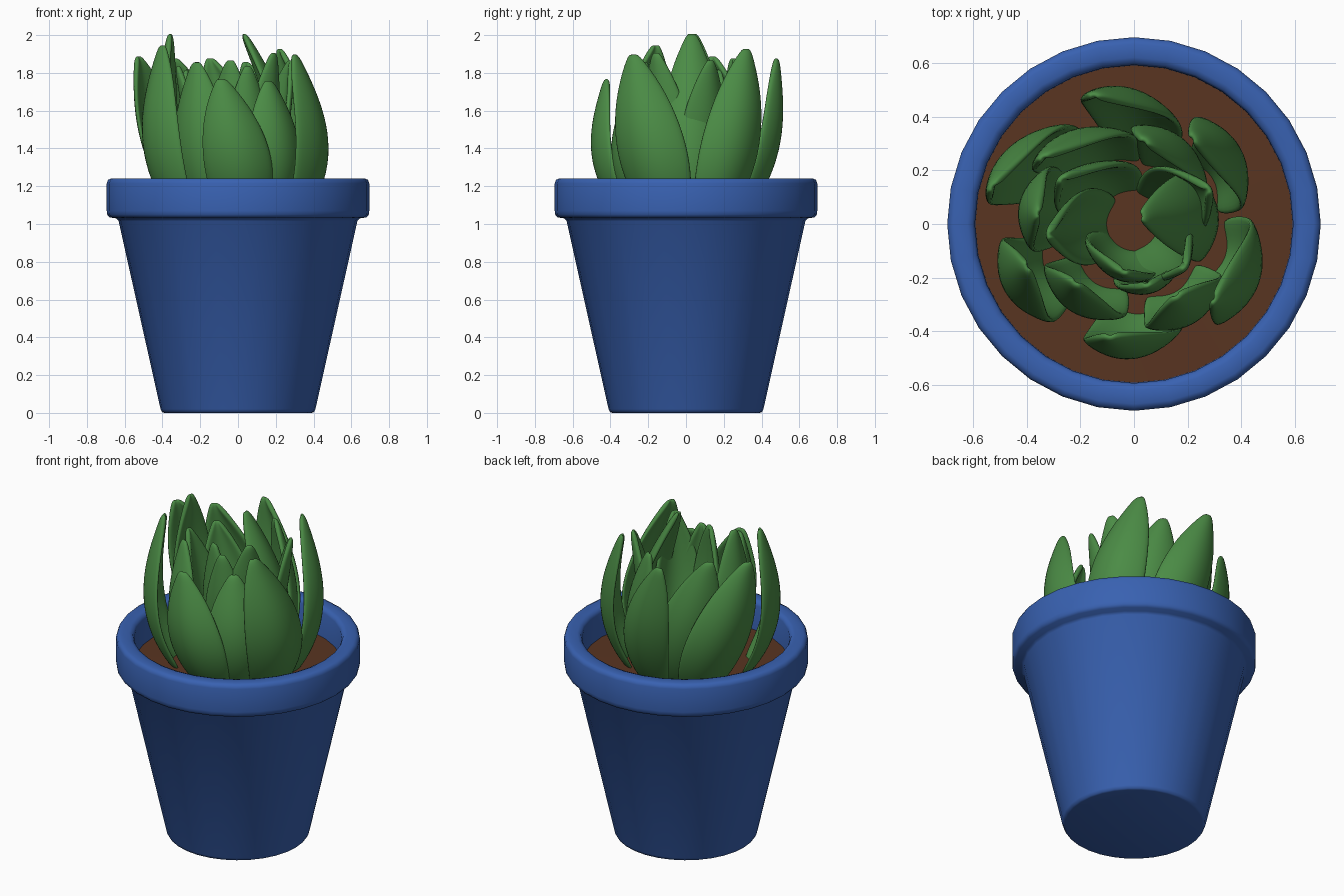
import bpy, math
from mathutils import Vector

if "Cube" in bpy.data.objects:
    bpy.data.objects.remove(bpy.data.objects["Cube"])


def material(name, rgb):
    m = bpy.data.materials.new(name)
    m.diffuse_color = (*rgb, 1)
    m.use_nodes = True
    m.node_tree.nodes["Principled BSDF"].inputs["Base Color"].default_value = m.diffuse_color
    return m


BLUE = material("blue_glaze", (0.04, 0.12, 0.44))
BROWN = material("soil_brown", (0.10, 0.035, 0.015))
GREEN = material("leaf_green", (0.07, 0.26, 0.06))
SIDES = 32


def add_object(name, verts, faces, mat):
    mesh = bpy.data.meshes.new(name)
    mesh.from_pydata(verts, [], faces)
    mesh.materials.append(mat)
    ob = bpy.data.objects.new(name, mesh)
    bpy.context.collection.objects.link(ob)
    bpy.context.view_layer.objects.active = ob
    bpy.ops.object.select_all(action='DESELECT')
    ob.select_set(True)
    return ob


def lathe(name, profile, mat):
    """Revolve (radius, z) points about z and cap both ends."""
    verts, faces = [], []
    for r, z in profile:
        for i in range(SIDES):
            a = 2 * math.pi * i / SIDES
            verts.append((r * math.cos(a), r * math.sin(a), z))
    n = len(profile)
    for j in range(n - 1):
        for i in range(SIDES):
            k = (i + 1) % SIDES
            faces.append((j * SIDES + i, j * SIDES + k,
                          (j + 1) * SIDES + k, (j + 1) * SIDES + i))
    faces.append(tuple(reversed(range(SIDES))))
    faces.append(tuple((n - 1) * SIDES + i for i in range(SIDES)))
    ob = add_object(name, verts, faces, mat)
    bpy.ops.object.shade_smooth_by_angle(angle=math.radians(60))
    return ob


# Pot with a thick rounded rim
lathe("pot", [
    (0.39, 0.0), (0.402, 0.004), (0.41, 0.02), (0.632, 1.015), (0.645, 1.03),
    (0.68, 1.035), (0.693, 1.05), (0.695, 1.07), (0.695, 1.215),
    (0.688, 1.234), (0.67, 1.242), (0.62, 1.242), (0.60, 1.234),
    (0.592, 1.215), (0.59, 1.0)], BLUE)

# Soil
lathe("soil", [(0.585, 1.01), (0.592, 1.06), (0.3, 1.065), (0.02, 1.07)], BROWN)

# Leaf outline: (fraction of length, fraction of full width)
OUTLINE = [(0, 0.62), (0.18, 0.88), (0.38, 1.0), (0.58, 0.91),
           (0.76, 0.68), (0.90, 0.38), (1, 0.10)]


def leaf(name, bx, by, tx, ty, tz, width):
    # the foot sits closer to the middle, then the leaf flares and turns up
    out = Vector((bx, by, 0)).normalized()
    base = Vector((bx * 0.84, by * 0.84, 1.03))
    tip = Vector((tx, ty, tz))
    side = Vector((-out.y, out.x, 0))
    bulge = 0.05 + 0.24 * Vector((bx, by)).length
    verts, faces = [], []
    for t, w in OUTLINE:
        # sideways and inward lean grows towards the tip
        flat = base.lerp(tip, t ** 1.5)
        centre = Vector((flat.x, flat.y, base.lerp(tip, t).z))
        centre += out * bulge * math.sin(math.pi * t ** 0.85)
        for s in (-1, -0.5, 0, 0.5, 1):
            verts.append(centre + side * (s * w * width / 2)
                         - out * (0.25 * width * w * s * s))
    for j in range(len(OUTLINE) - 1):
        for i in range(4):
            a = j * 5 + i
            faces.append((a, a + 1, a + 6, a + 5))
    ob = add_object(name, verts, faces, GREEN)
    solid = ob.modifiers.new("thickness", 'SOLIDIFY')
    solid.thickness = 0.032
    solid.offset = 0
    sub = ob.modifiers.new("smooth", 'SUBSURF')
    sub.levels = sub.render_levels = 2
    bpy.ops.object.shade_smooth()


# base x, base y, tip x, tip y, tip z, width
LEAVES = {
    "outer_leaf": [
        (0.03, -0.39, -0.09, -0.42, 1.77, 0.38),
        (0.40, -0.14, 0.30, -0.28, 1.90, 0.41),
        (0.35, 0.19, 0.22, 0.32, 1.93, 0.37),
        (0.05, 0.36, -0.15, 0.48, 1.88, 0.36),
        (-0.31, 0.25, -0.53, 0.14, 1.89, 0.40),
        (-0.38, -0.22, -0.40, -0.16, 1.95, 0.38),
    ],
    "middle_leaf": [
        (0.19, -0.29, 0.16, -0.27, 1.76, 0.36),
        (0.29, 0.03, 0.03, 0.03, 2.01, 0.36),
        (0.17, 0.22, 0.04, 0.31, 1.86, 0.36),
        (-0.12, 0.27, -0.34, 0.25, 1.88, 0.38),
        (-0.32, 0.06, -0.36, 0.04, 2.01, 0.34),
        (-0.17, -0.26, -0.22, -0.22, 1.86, 0.37),
    ],
    "inner_leaf": [
        (0.09, -0.06, 0.19, -0.16, 1.91, 0.32),
        (-0.05, -0.11, -0.04, -0.18, 1.87, 0.32),
        (-0.12, 0.00, -0.32, -0.04, 1.84, 0.30),
        (-0.09, 0.12, -0.27, 0.17, 1.82, 0.34),
        (0.11, 0.07, 0.28, 0.13, 1.87, 0.32),
        (0.05, -0.15, 0.05, -0.23, 1.84, 0.28),
    ],
}
for ring, rows in LEAVES.items():
    for i, row in enumerate(rows):
        leaf(f"{ring}_{i + 1}", *row)
